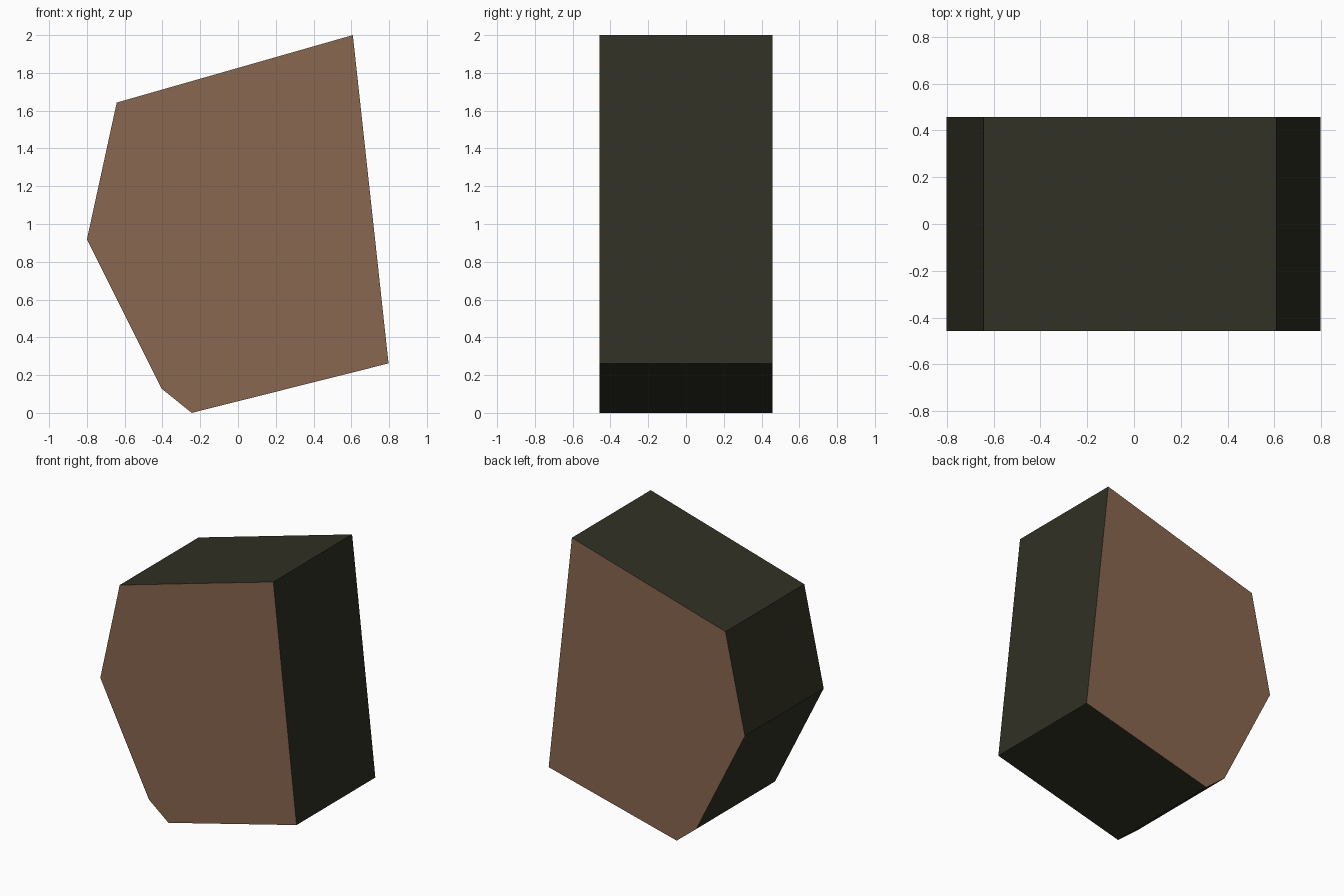
import bpy
import bmesh

cube = bpy.data.objects.get("Cube")
if cube:
    bpy.data.objects.remove(cube, do_unlink=True)


def make_material(name, rgb):
    mat = bpy.data.materials.new(name)
    mat.use_nodes = True
    colour = (*rgb, 1.0)
    mat.diffuse_color = colour
    mat.node_tree.nodes["Principled BSDF"].inputs["Base Color"].default_value = colour
    return mat


brown = make_material("brown", (0.25, 0.135, 0.079))
dark_olive = make_material("dark olive", (0.03, 0.03, 0.018))

# Slab outline in the x-z plane, counter-clockwise from the front
OUTLINE = [(-0.245, 0), (0.797, 0.262), (0.608, 2.0),
           (-0.642, 1.643), (-0.8, 0.918), (-0.404, 0.128)]
DEPTH = 0.916

# Extrude the outline from front to back
bm = bmesh.new()
front = bm.faces.new([bm.verts.new((x, -DEPTH / 2, z)) for x, z in OUTLINE])
extruded = bmesh.ops.extrude_face_region(bm, geom=[front], use_keep_orig=True)
back_verts = [g for g in extruded["geom"] if isinstance(g, bmesh.types.BMVert)]
bmesh.ops.translate(bm, verts=back_verts, vec=(0, DEPTH, 0))
bmesh.ops.recalc_face_normals(bm, faces=bm.faces)

# Brown front and back, dark rim
bm.normal_update()
for face in bm.faces:
    face.material_index = 0 if abs(face.normal.y) > 0.5 else 1

mesh = bpy.data.meshes.new("angular_slab")
bm.to_mesh(mesh)
bm.free()
mesh.materials.append(brown)
mesh.materials.append(dark_olive)
slab = bpy.data.objects.new("angular_slab", mesh)
bpy.context.collection.objects.link(slab)
